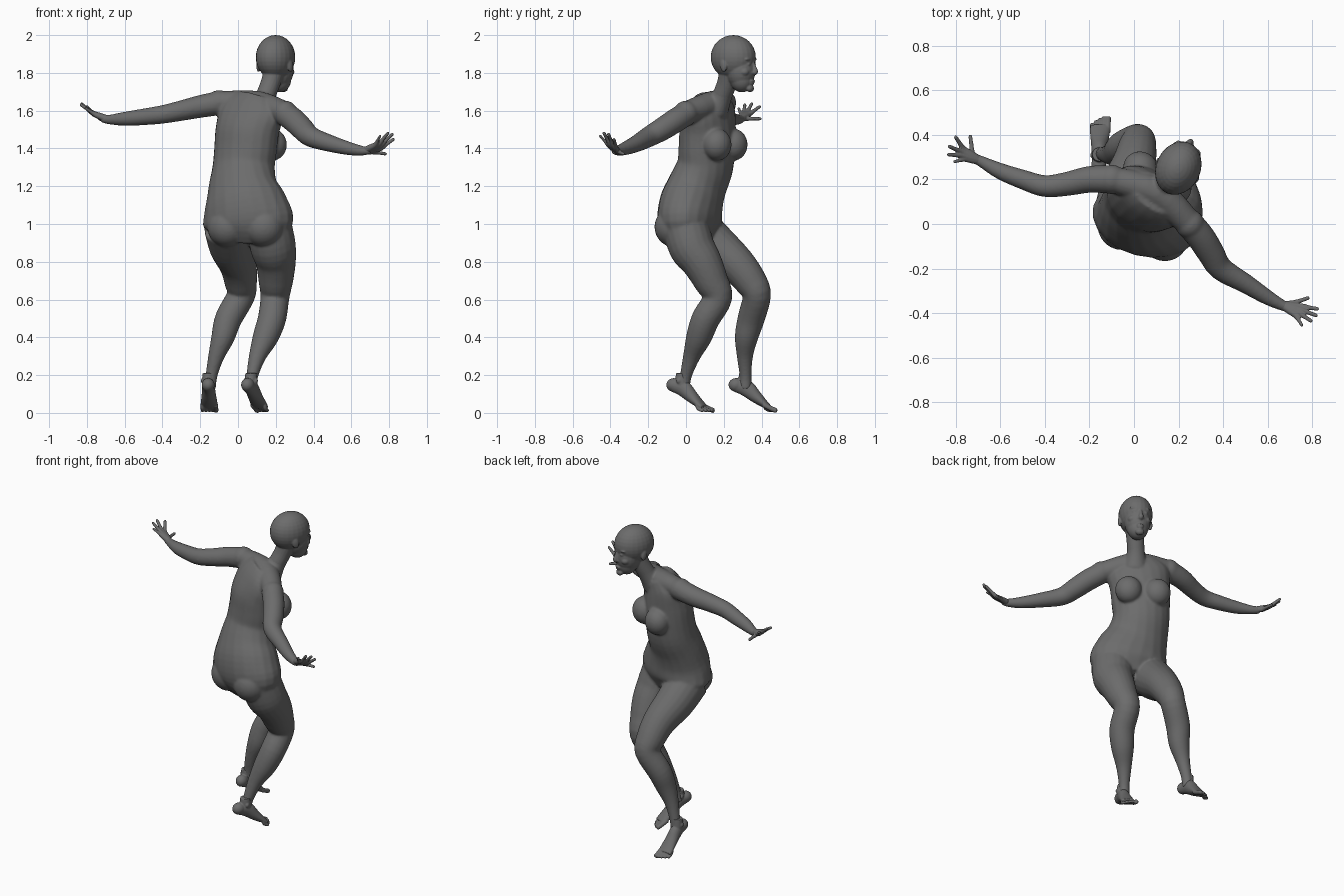
import bpy, bmesh, math
from mathutils import Vector, Matrix

skin = bpy.data.materials.new("dark_grey")
skin.diffuse_color = (0.15, 0.15, 0.15, 1)


def catmull(pts, n=4):
    """Smooth a list of equal-length tuples with a spline."""
    out = []
    for i in range(len(pts) - 1):
        p0, p1, p2, p3 = pts[max(i - 1, 0)], pts[i], pts[i + 1], pts[min(i + 2, len(pts) - 1)]
        for k in range(n):
            t = k / n
            out.append(tuple(0.5 * (2 * b + (c - a) * t + (2 * a - 5 * b + 4 * c - d) * t * t
                                    + (3 * b - a - 3 * c + d) * t ** 3)
                             for a, b, c, d in zip(p0, p1, p2, p3)))
    return out + [tuple(pts[-1])]


def tube(bm, pts, upright=True, sides=20):
    """Loft elliptical rings; a point is x, y, z, half width, half depth, turn."""
    full = [p if len(p) == 6 else (*p[:4], p[3], 0) for p in pts]
    path = catmull(full)
    rings = []
    for i, (x, y, z, w, d, turn) in enumerate(path):
        a, b = path[max(i - 1, 0)], path[min(i + 1, len(path) - 1)]
        t = (Vector(b[:3]) - Vector(a[:3])).normalized()
        r = math.radians(turn)
        side = Vector((math.cos(r), -math.sin(r), 0)) if upright else Vector((0, 0, 1))
        side = (side - t * side.dot(t)).normalized()
        other = t.cross(side)
        rings.append([bm.verts.new(Vector((x, y, z))
                      + side * w * math.cos(2 * math.pi * k / sides)
                      + other * d * math.sin(2 * math.pi * k / sides)) for k in range(sides)])
    for r0, r1 in zip(rings, rings[1:]):
        for k in range(sides):
            m = (k + 1) % sides
            bm.faces.new((r0[k], r0[m], r1[m], r1[k]))
    bm.faces.new(rings[0][::-1])
    bm.faces.new(rings[-1])


def blob(bm, centre, radii, turn=0, tilt=0):
    m = (Matrix.Translation(centre) @ Matrix.Rotation(-math.radians(turn), 4, 'Z')
         @ Matrix.Rotation(math.radians(tilt), 4, 'X') @ Matrix.Diagonal((*radii, 1)))
    bmesh.ops.create_uvsphere(bm, u_segments=24, v_segments=16, radius=1, matrix=m)


def fuse(name, bm, voxel, smooth):
    """Merge overlapping volumes into one smooth skin."""
    bmesh.ops.recalc_face_normals(bm, faces=bm.faces)
    raw = bpy.data.meshes.new(name)
    bm.to_mesh(raw)
    bm.free()
    ob = bpy.data.objects.new(name, raw)
    bpy.context.collection.objects.link(ob)
    rm = ob.modifiers.new("fuse", 'REMESH')
    rm.mode, rm.voxel_size, rm.use_smooth_shade = 'VOXEL', voxel, True
    if smooth:
        sm = ob.modifiers.new("soften", 'SMOOTH')
        sm.factor, sm.iterations = 0.5, smooth
    dg = bpy.context.evaluated_depsgraph_get()
    mesh = bpy.data.meshes.new_from_object(ob.evaluated_get(dg))
    ob.modifiers.clear()
    ob.data = mesh
    mesh.materials.clear()
    mesh.materials.append(skin)
    mesh.polygons.foreach_set("use_smooth", [True] * len(mesh.polygons))


# ---- torso, limbs ----
bm = bmesh.new()
tube(bm, [(.055, .03, .91, .17, .11, 15), (.055, .02, 1.0, .245, .16, 15),
          (.04, .027, 1.1, .225, .165, 15), (.026, .06, 1.2, .187, .152, 20),
          (.03, .1, 1.3, .17, .145, 26), (.04, .11, 1.4, .175, .14, 30),
          (.05, .115, 1.5, .18, .135, 31), (.075, .125, 1.6, .185, .108, 31),
          (.1, .14, 1.665, .12, .08, 31)])
# shoulder yoke and neck
tube(bm, [(-.1, .2, 1.645, .058), (.1, .14, 1.635, .07), (.25, 0, 1.588, .06)], False)
tube(bm, [(.12, .155, 1.61, .075), (.145, .19, 1.675, .054), (.17, .215, 1.74, .052),
          (.19, .23, 1.8, .055)])
# bust and seat
for c in ((.18, .165, 1.42), (.03, .25, 1.42)):
    blob(bm, c, (.08, .075, .085), 30)
for c in ((-.055, -.012, .985), (.137, -.062, .985)):
    blob(bm, c, (.108, .105, .108), 15)
# arms
blob(bm, (-.1, .2, 1.643), (.066, .066, .066))
blob(bm, (.25, 0, 1.587), (.066, .066, .066))
tube(bm, [(-.1, .2, 1.64, .064), (-.2, .2, 1.622, .06), (-.3, .18, 1.6, .054),
          (-.4, .17, 1.58, .049), (-.5, .2, 1.567, .044), (-.6, .237, 1.557, .037),
          (-.68, .278, 1.553, .026), (-.72, .297, 1.56, .022)], False)
tube(bm, [(.25, 0, 1.583, .064), (.3, -.06, 1.545, .064), (.345, -.13, 1.5, .061),
          (.39, -.2, 1.46, .054), (.5, -.267, 1.423, .044), (.6, -.33, 1.397, .034),
          (.67, -.367, 1.387, .024), (.7, -.38, 1.393, .02)], False)
# legs
tube(bm, [(-.055, .05, .98, .125), (-.035, .16, .88, .117), (0, .27, .785, .099),
          (.015, .345, .69, .086), (.015, .375, .62, .075), (-.05, .345, .5, .072),
          (-.08, .32, .4, .062), (-.115, .312, .3, .043), (-.14, .315, .2, .032),
          (-.15, .315, .13, .033)])
tube(bm, [(.165, 0, .98, .122), (.185, .03, .88, .122), (.2, .082, .8, .107),
          (.2, .132, .7, .092), (.195, .168, .61, .077), (.18, .105, .5, .075),
          (.145, .068, .4, .068), (.103, .03, .3, .046), (.076, 0, .2, .032),
          (.066, -.012, .14, .033)])
fuse("body", bm, .0075, 7)

# ---- head, turned a little to the side ----
bm = bmesh.new()
turn = 25
rot = Matrix.Rotation(-math.radians(turn), 3, 'Z')


def at(side, fwd, z):
    return rot @ Vector((side, fwd, 0)) + Vector((.2, .253, z))


blob(bm, at(0, -.003, 1.883), (.1, .124, .117), turn)             # skull
blob(bm, at(0, .04, 1.815), (.077, .08, .1), turn)                # face
blob(bm, at(0, .047, 1.765), (.062, .062, .068), turn)            # jaw
blob(bm, at(0, .095, 1.718), (.026, .02, .02), turn)              # chin
blob(bm, at(0, .107, 1.757), (.024, .014, .007), turn)            # upper lip
blob(bm, at(0, .104, 1.745), (.02, .014, .008), turn)             # lower lip
tube(bm, [(*at(0, .107, 1.865), .009), (*at(0, .12, 1.83), .011),
          (*at(0, .126, 1.806), .015), (*at(0, .115, 1.797), .012)])  # nose
for s in (-1, 1):
    blob(bm, at(s * .033, .099, 1.872), (.03, .014, .009), turn)      # brow
    blob(bm, at(s * .033, .1, 1.846), (.015, .013, .009), turn)       # eye
    blob(bm, at(s * .043, .078, 1.805), (.026, .03, .024), turn)      # cheek
    blob(bm, at(s * .014, .113, 1.801), (.009, .011, .008), turn)     # nostril wing
    blob(bm, at(s * .093, -.018, 1.838), (.011, .021, .034), turn + s * 15, 12)  # ear
tube(bm, [(.145, .19, 1.675, .052), (.17, .215, 1.74, .052), (.19, .23, 1.8, .055)])
fuse("head", bm, .0045, 4)

# ---- hands: wrist, then knuckle and tip of each finger ----
hands = {
    "left_hand": ((-.695, .285, 1.556), (
        ((-.725, .315, 1.558), (-.735, .4, 1.557)),
        ((-.765, .337, 1.583), (-.803, .395, 1.625)),
        ((-.771, .322, 1.588), (-.833, .35, 1.64)),
        ((-.767, .306, 1.587), (-.837, .312, 1.635)),
        ((-.757, .292, 1.58), (-.81, .278, 1.615)))),
    "right_hand": ((.672, -.367, 1.388), (
        ((.715, -.355, 1.382), (.787, -.33, 1.37)),
        ((.755, -.37, 1.4), (.828, -.382, 1.452)),
        ((.752, -.386, 1.413), (.822, -.412, 1.48)),
        ((.742, -.401, 1.42), (.798, -.437, 1.486)),
        ((.727, -.411, 1.42), (.755, -.458, 1.47)))),
}
for name, (wrist, fingers) in hands.items():
    bm = bmesh.new()
    w = Vector(wrist)
    for i, (knuckle, tip) in enumerate(fingers):
        k, t = Vector(knuckle), Vector(tip)
        r = .0095 if i < 4 else .0082
        tube(bm, [(*w, .02), (*w.lerp(k, .5), .017), (*k, .0135), (*k.lerp(t, .5), r),
                  (*k.lerp(t, .9), r * .9), (*t, r * .45)], False, 12)
    fuse(name, bm, .0035, 3)

# ---- feet: heel position, heading and inner side ----
for name, hx, hy, heading, inner in (("left_foot", -.158, .262, 2, 1),
                                     ("right_foot", .05, -.068, 23, -1)):
    bm = bmesh.new()
    rot = Matrix.Rotation(-math.radians(heading), 3, 'Z')

    def foot(side, fwd, z):
        return rot @ Vector((side * inner, fwd, 0)) + Vector((hx, hy, z))

    blob(bm, foot(0, .003, .148), (.034, .04, .036), heading)
    tube(bm, [(*foot(0, .0, .145), .031, .034, heading), (*foot(0, .055, .132), .034, .044, heading),
              (*foot(0, .105, .088), .039, .034, heading), (*foot(0, .15, .05), .045, .022, heading),
              (*foot(0, .178, .03), .045, .014, heading)])
    tube(bm, [(*foot(0, .05, .21), .031), (*foot(0, .05, .165), .034), (*foot(0, .06, .125), .03)])
    for s in (-1, 1):
        blob(bm, foot(s * .028, .046, .17), (.012, .015, .016))       # ankle bones
    for i in range(5):                                               # toes
        side, reach = .034 - i * .0175, (.222, .222, .214, .203, .19)[i]
        r = .0135 if i == 0 else .0095
        tube(bm, [(*foot(side, .15, .042), r), (*foot(side, reach - .03, .022), r),
                  (*foot(side, reach - .006, .0125), r), (*foot(side, reach, .011), r * .6)],
             False, 12)
    fuse(name, bm, .0038, 3)
